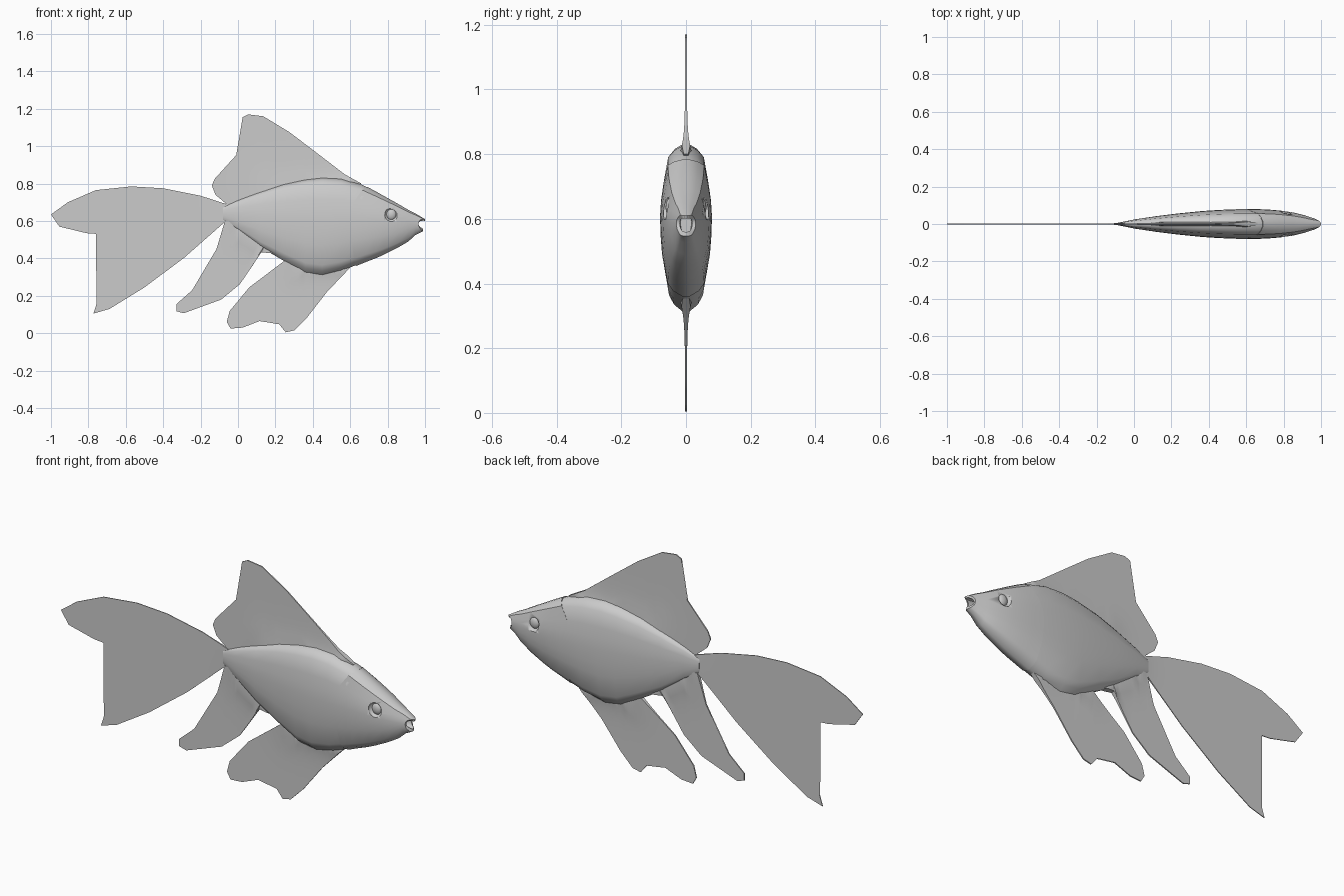
import bpy, bmesh, math
from mathutils import Vector
from mathutils.geometry import intersect_point_line

if "Cube" in bpy.data.objects:
    bpy.data.objects.remove(bpy.data.objects["Cube"])

grey = bpy.data.materials.new("plain_grey")
grey.use_nodes = True
colour = (0.6, 0.6, 0.6, 1)
grey.diffuse_color = colour
grey.node_tree.nodes["Principled BSDF"].inputs["Base Color"].default_value = colour

# Body stations: x, top, widest height, bottom, half width
STATIONS = [
    (-.08, .675, .64, .605, .008), (0, .71, .635, .55, .024),
    (.12, .755, .625, .46, .042), (.24, .795, .615, .39, .057),
    (.36, .82, .61, .325, .069), (.45, .83, .605, .312, .075),
    (.55, .825, .605, .333, .079), (.66, .795, .605, .375, .079),
    (.76, .745, .6, .41, .075), (.85, .695, .595, .455, .062),
    (.91, .66, .59, .49, .047), (.96, .635, .587, .535, .031),
    (1, .61, .583, .55, .022)]

# Half cross-section, top to bottom, as fractions of width and height
HALF = [(.15, 1), (.45, .94), (.7, .84), (.87, .5), (.96, .25), (1, 0),
        (.97, -.25), (.92, -.45), (.7, -.82), (.5, -.92), (.12, -1)]
SECTION = HALF + [(-u, v) for u, v in reversed(HALF)]


def station(x):
    """Body size at x, interpolated."""
    x = min(max(x, STATIONS[0][0]), STATIONS[-1][0])
    for a, b in zip(STATIONS, STATIONS[1:]):
        if x <= b[0]:
            t = (x - a[0]) / (b[0] - a[0])
            return [p + (q - p) * t for p, q in zip(a[1:], b[1:])]


def ring(x_rule, scale=1.0, sink=0.0):
    """One section; x_rule gives x from the section height."""
    points = []
    for u, v in SECTION:
        x = x_rule(v)
        top, mid, low, half = station(x)
        reach = top - mid if v > 0 else mid - low
        points.append((x - sink, u * half * scale, mid + v * reach * scale))
    return points


def finish(bm, name, angle=35):
    bmesh.ops.recalc_face_normals(bm, faces=bm.faces)
    mesh = bpy.data.meshes.new(name)
    bm.to_mesh(mesh)
    bm.free()
    mesh.materials.append(grey)
    obj = bpy.data.objects.new(name, mesh)
    bpy.context.collection.objects.link(obj)
    bpy.ops.object.select_all(action='DESELECT')
    obj.select_set(True)
    bpy.context.view_layer.objects.active = obj
    bpy.ops.object.shade_smooth_by_angle(angle=math.radians(angle))
    return obj


def loft(name, rings):
    bm = bmesh.new()
    loops = [[bm.verts.new(p) for p in r] for r in rings]
    n = len(SECTION)
    for a, b in zip(loops, loops[1:]):
        for i in range(n):
            j = (i + 1) % n
            bm.faces.new((a[i], a[j], b[j], b[i]))
    bm.faces.new(loops[0])
    bm.faces.new(loops[-1])
    return finish(bm, name)


def ellipsoid(name, centre, radii):
    bm = bmesh.new()
    bmesh.ops.create_uvsphere(bm, u_segments=20, v_segments=12, radius=1)
    for v in bm.verts:
        v.co = Vector(c + r * k for c, r, k in zip(centre, radii, v.co))
    return finish(bm, name, 60)


# Body
xs = [s[0] for s in STATIONS[:8]] + [.69]
loft("body", [ring(lambda v, x=x: x) for x in xs] + [ring(lambda v: .70, .9)])


# Head: curved gill edge at the back, notched mouth at the front
def gill(v):
    return (.09 if v > 0 else .03) * v * v


def lips(v):
    return .965 + (.035 if v > 0 else .025) * v * v


rings = []
for x, k in [(.60, 1), (.66, .67), (.72, .33), (.78, 0), (.85, 0), (.91, 0), (.95, 0)]:
    rings.append(ring(lambda v, x=x, k=k: x + k * gill(v), 1 + .018 * k))
rings += [ring(lips), ring(lips, .65), ring(lambda v: .95, .5, .012)]
head = loft("head", rings)

# Eyes set in cut sockets
for side, s in (("left", 1), ("right", -1)):
    socket = ellipsoid("socket_cutter", (.82, s * .066, .635), (.036, .02, .038))
    socket.hide_render = True
    cut = head.modifiers.new("socket", 'BOOLEAN')
    cut.operation = 'DIFFERENCE'
    cut.solver = 'EXACT'
    cut.object = socket
    bpy.context.view_layer.objects.active = head
    bpy.ops.object.modifier_apply(modifier=cut.name)
    bpy.data.objects.remove(socket)
    # far side of the fish is +y
    ellipsoid("eye_" + ("back" if s > 0 else "front"), (.82, s * .047, .635), (.027, .016, .03))


def fin(name, outline, root, thick=.003, flare=.014):
    """Thin plate that thickens towards its root line."""
    bm = bmesh.new()
    bm.faces.new([bm.verts.new((x, 0, z)) for x, z in outline])
    bmesh.ops.triangulate(bm, faces=bm.faces[:])
    bmesh.ops.subdivide_edges(bm, edges=bm.edges[:], cuts=5, use_grid_fill=True)
    sheet = bm.verts[:]
    made = bmesh.ops.extrude_face_region(bm, geom=bm.faces[:])["geom"]
    back = [g for g in made if isinstance(g, bmesh.types.BMVert)]
    a, b = (Vector((x, 0, z)) for x, z in root)
    for verts, s in ((sheet, -1), (back, 1)):
        for v in verts:
            near, t = intersect_point_line(v.co, a, b)
            near = a.lerp(b, min(max(t, 0), 1))
            v.co.y = s * (thick + flare * math.exp(-(v.co - near).length / .05))
    return finish(bm, name)


fin("tail_fin", [
    (-.03, .68), (-.2, .735), (-.4, .775), (-.57, .785), (-.76, .765), (-.91, .70),
    (-1, .635), (-.955, .57), (-.81, .535), (-.675, .525), (-.61, .47), (-.617, .385),
    (-.645, .235), (-.757, .155), (-.773, .105), (-.687, .13), (-.5, .245),
    (-.286, .405), (-.07, .595), (-.03, .61)],
    [(-.05, .61), (-.05, .67)], .002, .005)

fin("dorsal_fin", [
    (-.055, .685), (-.12, .74), (-.14, .79), (-.125, .825), (0, .963), (.025, 1.037),
    (.025, 1.155), (.055, 1.17), (.135, 1.16), (.275, 1.075), (.42, .965), (.57, .85),
    (.66, .80), (.62, .77), (.4, .76), (.2, .74), (.04, .69)],
    [(.15, .75), (.6, .81)])

fin("anal_fin", [
    (-.07, .60), (-.115, .45), (-.19, .30), (-.245, .23), (-.33, .155), (-.33, .118),
    (-.29, .107), (-.09, .18), (.01, .262), (.07, .35), (.125, .433), (.2, .425),
    (.16, .5), (0, .6)],
    [(-.03, .58), (.17, .43)])

fin("ventral_fin", [
    (.245, .385), (.06, .245), (-.045, .118), (-.06, .06), (-.04, .025), (.025, .03),
    (.115, .065), (.2, .075), (.22, .048), (.255, .005), (.30, .015), (.37, .085),
    (.475, .22), (.575, .325), (.62, .37), (.5, .42), (.33, .42)],
    [(.28, .37), (.57, .34)])
